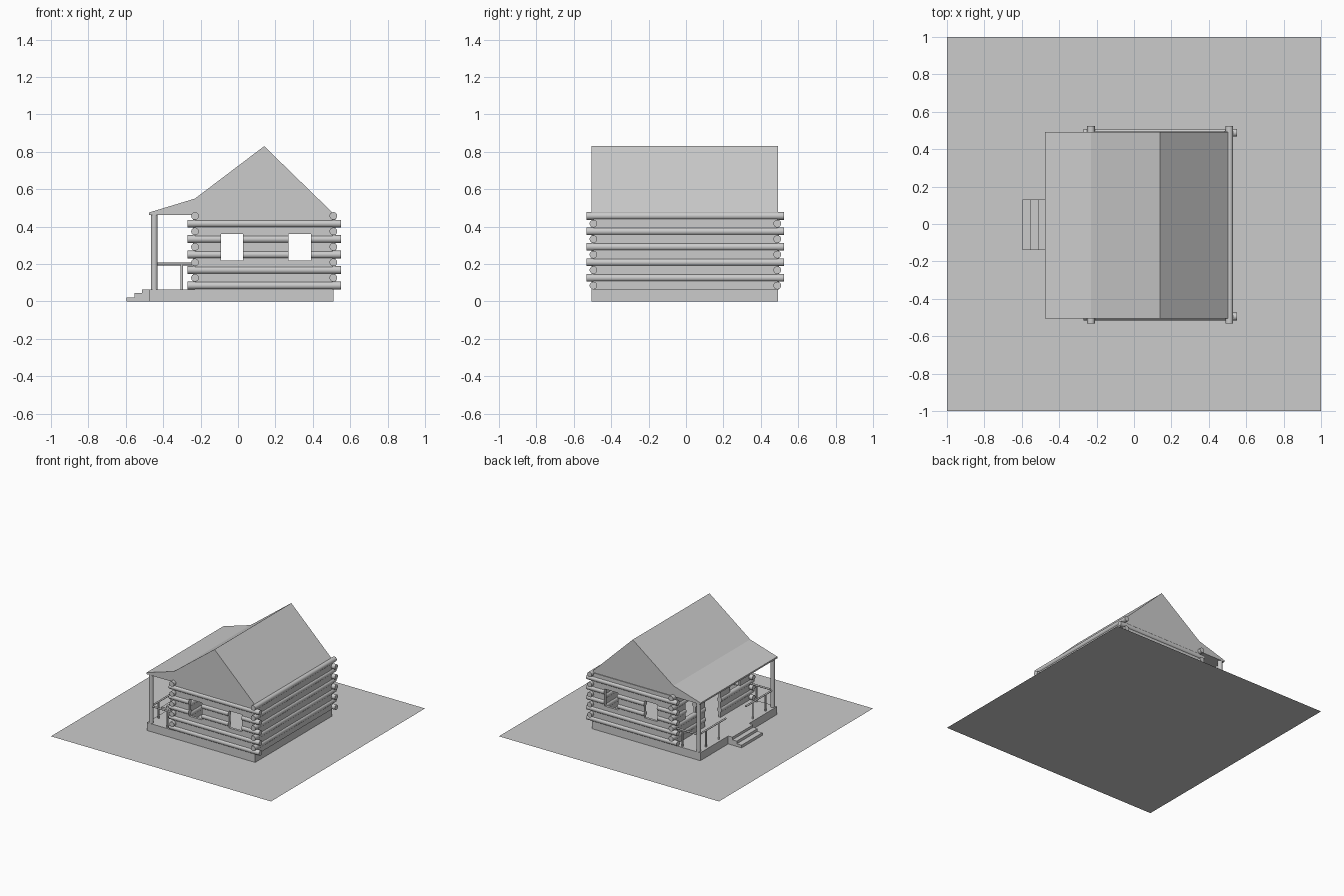
import bpy, bmesh, math
from mathutils import Vector, Matrix

if "Cube" in bpy.data.objects:
    bpy.data.objects.remove(bpy.data.objects["Cube"])

grey = bpy.data.materials.new("plain_grey")
grey.diffuse_color = (0.6, 0.6, 0.6, 1)
grey.use_nodes = True
grey.node_tree.nodes["Principled BSDF"].inputs["Base Color"].default_value = grey.diffuse_color

Y0, Y1 = -0.505, 0.492      # gable end faces
WF, WB = -0.495, 0.488      # front and back wall lines
WL, WR = -0.23, 0.51        # porch-side and rear wall lines
FLOOR = 0.065


def finish(bm, name, smooth=False):
    bmesh.ops.recalc_face_normals(bm, faces=bm.faces)
    me = bpy.data.meshes.new(name)
    bm.to_mesh(me)
    bm.free()
    me.materials.append(grey)
    ob = bpy.data.objects.new(name, me)
    bpy.context.collection.objects.link(ob)
    if smooth:
        bpy.ops.object.select_all(action='DESELECT')
        bpy.context.view_layer.objects.active = ob
        ob.select_set(True)
        bpy.ops.object.shade_smooth_by_angle(angle=math.radians(40))
    return ob


def add_box(bm, lo, hi):
    lo, hi = Vector(lo), Vector(hi)
    m = Matrix.Translation((lo + hi) / 2) @ Matrix.Diagonal((*(hi - lo), 1))
    bmesh.ops.create_cube(bm, size=1, matrix=m)


def add_rod(bm, a, b, r, sides=20):
    a, b = Vector(a), Vector(b)
    d = b - a
    m = Matrix.Translation((a + b) / 2) @ d.to_track_quat('Z', 'Y').to_matrix().to_4x4()
    bmesh.ops.create_cone(bm, cap_ends=True, segments=sides, radius1=r, radius2=r,
                          depth=d.length, matrix=m)


def extrude_profile(bm, pts, ya, yb):
    f = bm.faces.new([bm.verts.new((x, ya, z)) for x, z in pts])
    r = bmesh.ops.extrude_face_region(bm, geom=[f])
    vs = [v for v in r['geom'] if isinstance(v, bmesh.types.BMVert)]
    bmesh.ops.translate(bm, verts=vs, vec=(0, yb - ya, 0))


def free_spans(a, b, z, openings):
    """Parts of a..b that no opening covers at height z."""
    spans = []
    for o0, o1, z0, z1 in sorted(openings):
        if z0 < z < z1:
            spans.append((a, o0))
            a = o1
    return spans + [(a, b)]


def log_wall(name, place, ends, panel, first_z, openings):
    """place(t, offset, z) maps wall coordinates to 3D."""
    logs = bmesh.new()
    for i in range(5):
        z = first_z + i * 0.0828
        for s, e in free_spans(*ends, z, openings):
            add_rod(logs, place(s, 0, z), place(e, 0, z), 0.0205)
    finish(logs, name + "_logs", True)
    wall = bmesh.new()
    cuts = sorted({FLOOR, 0.465} | {z for o in openings for z in o[2:]})
    for z0, z1 in zip(cuts, cuts[1:]):
        for s, e in free_spans(*panel, (z0 + z1) / 2, openings):
            p, q = place(s, -0.01, z0), place(e, 0.01, z1)
            add_box(wall, p, q)
    finish(wall, name + "_infill")


# ground sheet
bm = bmesh.new()
bmesh.ops.create_grid(bm, x_segments=1, y_segments=1, size=1)
finish(bm, "ground_sheet")

# foundation with porch deck
bm = bmesh.new()
add_box(bm, (-0.475, Y0, 0), (WR, Y1, FLOOR))
finish(bm, "foundation")

# porch steps
bm = bmesh.new()
extrude_profile(bm, [(-0.475, 0), (-0.597, 0), (-0.597, 0.022), (-0.553, 0.022), (-0.553, 0.044),
                     (-0.513, 0.044), (-0.513, FLOOR), (-0.475, FLOOR)], -0.14, 0.13)
finish(bm, "porch_steps")

# log walls
windows = [(-0.09, 0.028, 0.22, 0.36), (0.27, 0.39, 0.22, 0.36)]
porch_openings = [(-0.36, -0.23, 0.22, 0.36), (-0.105, 0.095, FLOOR, 0.40), (0.22, 0.35, 0.22, 0.36)]
for name, y in (("front_wall", WF), ("back_wall", WB)):
    log_wall(name, lambda t, o, z: (t, y + o, z), (-0.27, 0.552), (WL, WR - 0.005), 0.085, windows)
for name, x, ops in (("porch_wall", WL, porch_openings), ("rear_wall", WR, [])):
    log_wall(name, lambda t, o, z: (x + o, t, z), (-0.533, 0.525), (WF, WB), 0.126, ops)

# roof with gables
bm = bmesh.new()
extrude_profile(bm, [(-0.477, 0.462), (-0.477, 0.475), (-0.23, 0.55), (0.14, 0.83),
                     (0.505, 0.475), (0.505, 0.462)], Y0, Y1)
finish(bm, "roof")

# porch posts
PX, PY, YC = -0.448, 0.48, -0.006
bm = bmesh.new()
for s in (-1, 1):
    add_rod(bm, (PX, YC + s * PY, FLOOR), (PX, YC + s * PY, 0.465), 0.018)
finish(bm, "porch_posts", True)

# porch railings
bm = bmesh.new()
for s in (-1, 1):
    def at(x, y, z):
        return (x, YC + s * y, z)
    add_rod(bm, at(PX, PY, 0.2), at(WL, PY, 0.2), 0.007, 12)
    add_rod(bm, at(PX, PY, 0.2), at(PX, 0.13, 0.2), 0.007, 12)
    for x, y in ((-0.30, PY), (PX, 0.385), (PX, 0.22)):
        add_rod(bm, at(x, y, FLOOR), at(x, y, 0.2), 0.007, 12)
finish(bm, "porch_railings", True)
